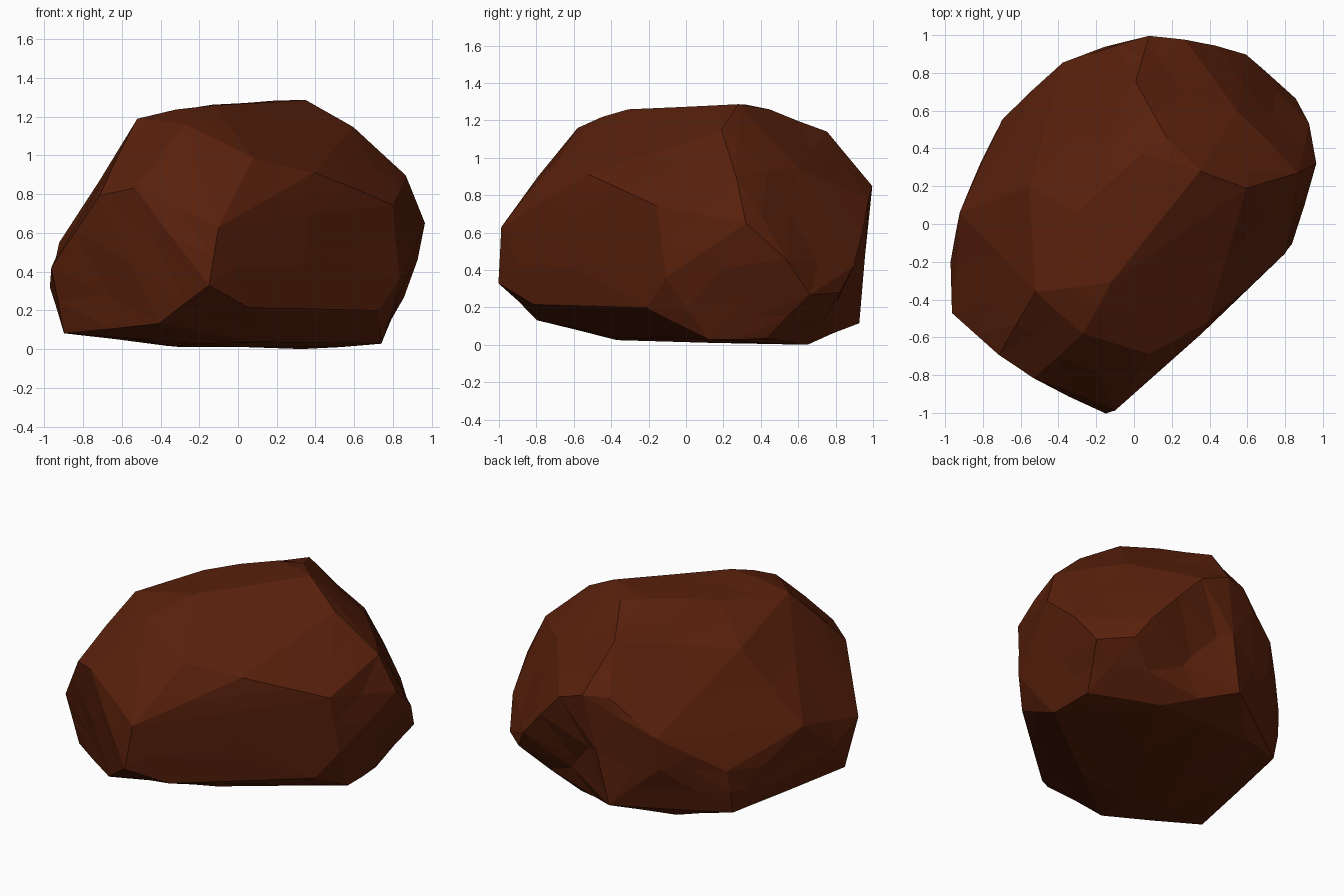
import bpy, bmesh, random
from mathutils import Vector

if "Cube" in bpy.data.objects:
    bpy.data.objects.remove(bpy.data.objects["Cube"])

random.seed(4)

# Corner points of the boulder, grouped by height
CORNERS = [
    # crown
    (.35, .28, 1.29), (-.12, -.31, 1.265), (-.52, -.36, 1.19), (-.3, .06, 1.24),
    (.18, .45, 1.265), (-.27, -.58, 1.16), (.59, .19, 1.14), (.01, .75, 1.135),
    (.04, .37, 1.265),
    # shoulder
    (.08, -.69, .99), (.39, -.52, .91), (.8, -.16, .745), (.87, .27, .9),
    (.55, .6, .95), (.08, 1, .85), (-.08, .94, .85), (-.55, .2, 1.03),
    (-.53, -.81, .83), (-.71, -.69, .79), (.27, .98, .78),
    # waist
    (-.1, -.99, .63), (-.15, -1, .33), (.96, .32, .65), (.92, .53, .46),
    (.59, .89, .42), (-.38, .86, .62), (-.92, .06, .55), (-.96, -.47, .42),
    (-.97, -.2, .32), (.84, -.11, .36), (-.38, .83, .4), (-.7, .56, .37),
    (-.8, .33, .35),
    # underside
    (.05, -.81, .22), (.72, -.21, .2), (-.41, -.8, .13), (.85, .66, .27),
    (.68, .82, .28), (-.07, .92, .12), (.73, .43, .04), (.74, .12, .03),
    (.33, .65, 0), (-.37, .63, .02), (-.7, .5, .07), (-.25, -.37, .02),
    (-.9, -.42, .08), (-.7, -.56, .1), (.1, -.37, .03),
]

# Chipped hollows: centre, radius, depth
DENTS = [
    (Vector((.27, .9, .32)), .3, .08),
    (Vector((-.82, -.6, .25)), .22, .04),
]

# Convex faceted body
bm = bmesh.new()
for c in CORNERS:
    bm.verts.new(c)
bmesh.ops.convex_hull(bm, input=bm.verts[:])
bmesh.ops.delete(bm, geom=[v for v in bm.verts if not v.link_faces], context='VERTS')
corner_set = set(bm.verts)

# Break the large planes into smaller facets, slightly uneven
long_edges = [e for e in bm.edges if e.calc_length() > .3]
bmesh.ops.subdivide_edges(bm, edges=long_edges, cuts=1, use_grid_fill=True)
bmesh.ops.triangulate(bm, faces=bm.faces[:])
bm.normal_update()
middle = Vector((0, 0, .6))
for v in bm.verts:
    if v in corner_set:
        continue
    v.co += v.normal * random.uniform(-.008, .01)
    for centre, radius, depth in DENTS:
        d = (v.co - centre).length
        if d < radius:
            v.co += (middle - v.co).normalized() * depth * (1 - (d / radius) ** 2)
    v.co.z = max(v.co.z, 0)
bmesh.ops.recalc_face_normals(bm, faces=bm.faces[:])

mesh = bpy.data.meshes.new("boulder")
bm.to_mesh(mesh)
bm.free()

# Dark brown stone
stone = bpy.data.materials.new("dark brown stone")
stone.diffuse_color = (.1, .0145, .0035, 1)
stone.use_nodes = True
stone.node_tree.nodes["Principled BSDF"].inputs["Base Color"].default_value = stone.diffuse_color
mesh.materials.append(stone)
boulder = bpy.data.objects.new("boulder", mesh)
bpy.context.collection.objects.link(boulder)
